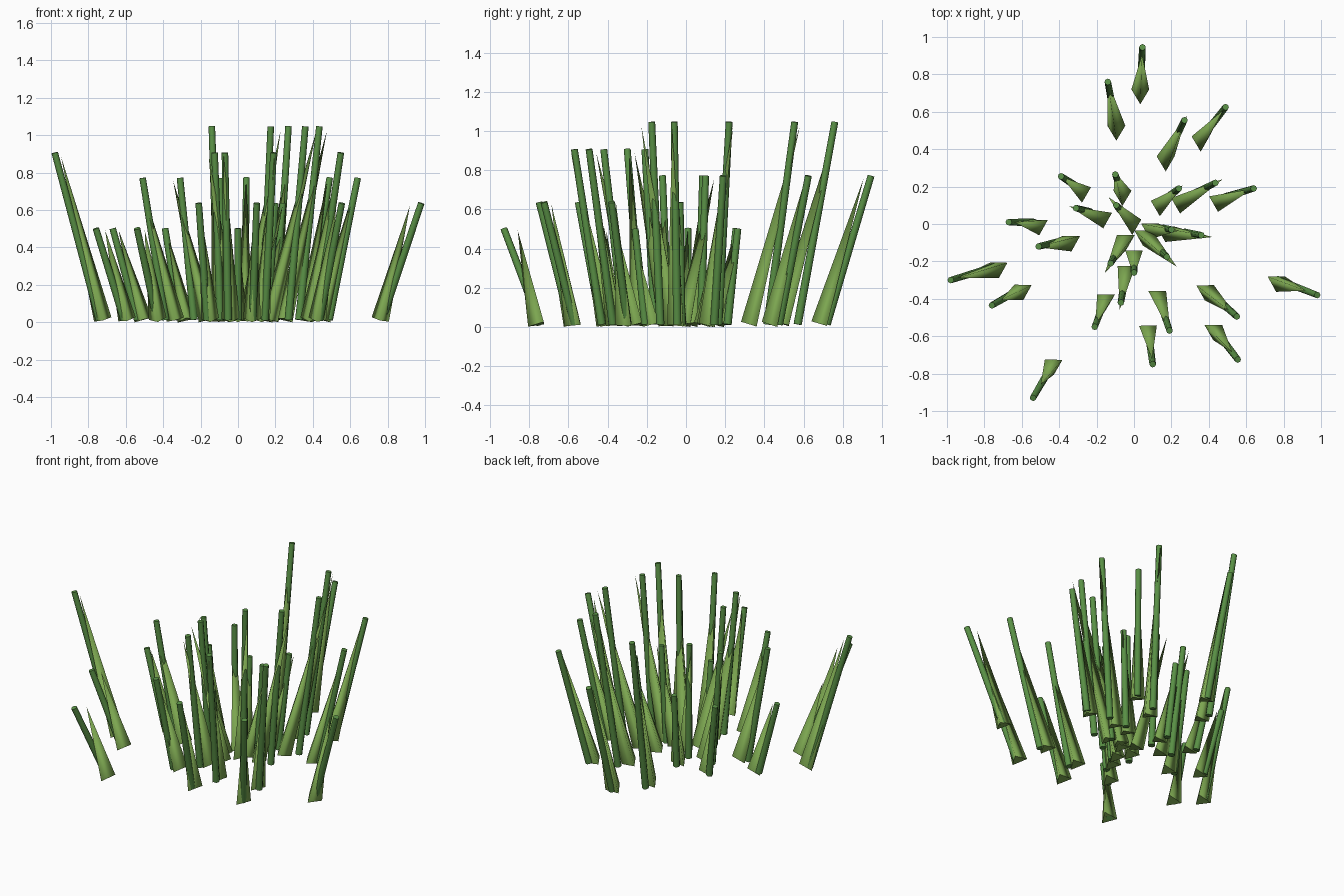
import bpy, bmesh, math
from mathutils import Vector

if "Cube" in bpy.data.objects:
    bpy.data.objects.remove(bpy.data.objects["Cube"])


def material(name, rgb):
    m = bpy.data.materials.new(name)
    m.diffuse_color = (*rgb, 1)
    m.use_nodes = True
    m.node_tree.nodes["Principled BSDF"].inputs["Base Color"].default_value = m.diffuse_color
    return m


STEM = material("stem_green", (0.10, 0.28, 0.06))
BLADE = material("blade_green", (0.20, 0.38, 0.08))


def spike(name, a, b, r1, r2, sides, mat):
    """Tapered solid running from point a to point b, first corner facing the front."""
    a, b = Vector(a), Vector(b)
    turn = Vector((0, 0, 1)).rotation_difference(b - a)
    bm = bmesh.new()

    def ring(centre, r):
        angles = [-math.pi / 2 + math.tau * i / sides for i in range(sides)]
        return [bm.verts.new(centre + turn @ Vector((r * math.cos(t), r * math.sin(t), 0)))
                for t in angles]

    low = ring(a, r1)
    high = ring(b, r2) if r2 else [bm.verts.new(b)] * sides
    for i in range(sides):
        j = (i + 1) % sides
        corners = (low[i], low[j], high[j], high[i]) if r2 else (low[i], low[j], high[0])
        bm.faces.new(corners).smooth = True
    # Flat caps with sharp rims
    caps = [bm.faces.new(low[::-1])]
    if r2:
        caps.append(bm.faces.new(high))
    for cap in caps:
        for e in cap.edges:
            e.smooth = False
    me = bpy.data.meshes.new(name)
    bm.to_mesh(me)
    bm.free()
    me.materials.append(mat)
    ob = bpy.data.objects.new(name, me)
    bpy.context.collection.objects.link(ob)


# (height, stem foot as a fraction of its top position, stem top positions)
TUFTS = [
    (0.505, 0.80, [(-.39, .255), (-.10, .265), (-.67, .01), (-.76, -.435), (-.54, -.93), (0, -.26)]),
    (0.64, 0.785, [(-.21, -.55), (.10, -.75), (.555, -.725), (.98, -.38), (.20, -.03), (.24, .19)]),
    (0.775, 0.76, [(.045, .945), (.49, .625), (-.31, .085), (-.51, -.12), (.64, .19), (-.095, .10)]),
    (0.91, 0.755, [(-.98, -.30), (.55, -.495), (-.07, -.42), (-.125, -.21), (.19, -.57)]),
    (1.05, 0.75, [(-.14, .76), (.27, .555), (.435, .22), (.36, -.06), (.175, -.175)]),
]

up = Vector((0, 0, 1))
n = 0
for h, foot_ratio, tops in TUFTS:
    for x, y in tops:
        n += 1
        top = Vector((x, y, 0))
        out = top.normalized()
        mid = top * 0.877
        # Round stem leaning more the further out it stands
        spike(f"stem_{n:02d}", top * foot_ratio + up * 0.013, top + up * (h - 0.003),
              0.021, 0.0175, 8, STEM)
        # Three-sided pointed blade with a constant outward lean
        foot = (mid - out * 0.14 * h) * 0.98 + Vector((0, -0.013, 0.0135))
        spike(f"blade_{n:02d}", foot, mid + out * 0.1 * h + up * (h * 0.975),
              0.055, 0, 3, BLADE)
